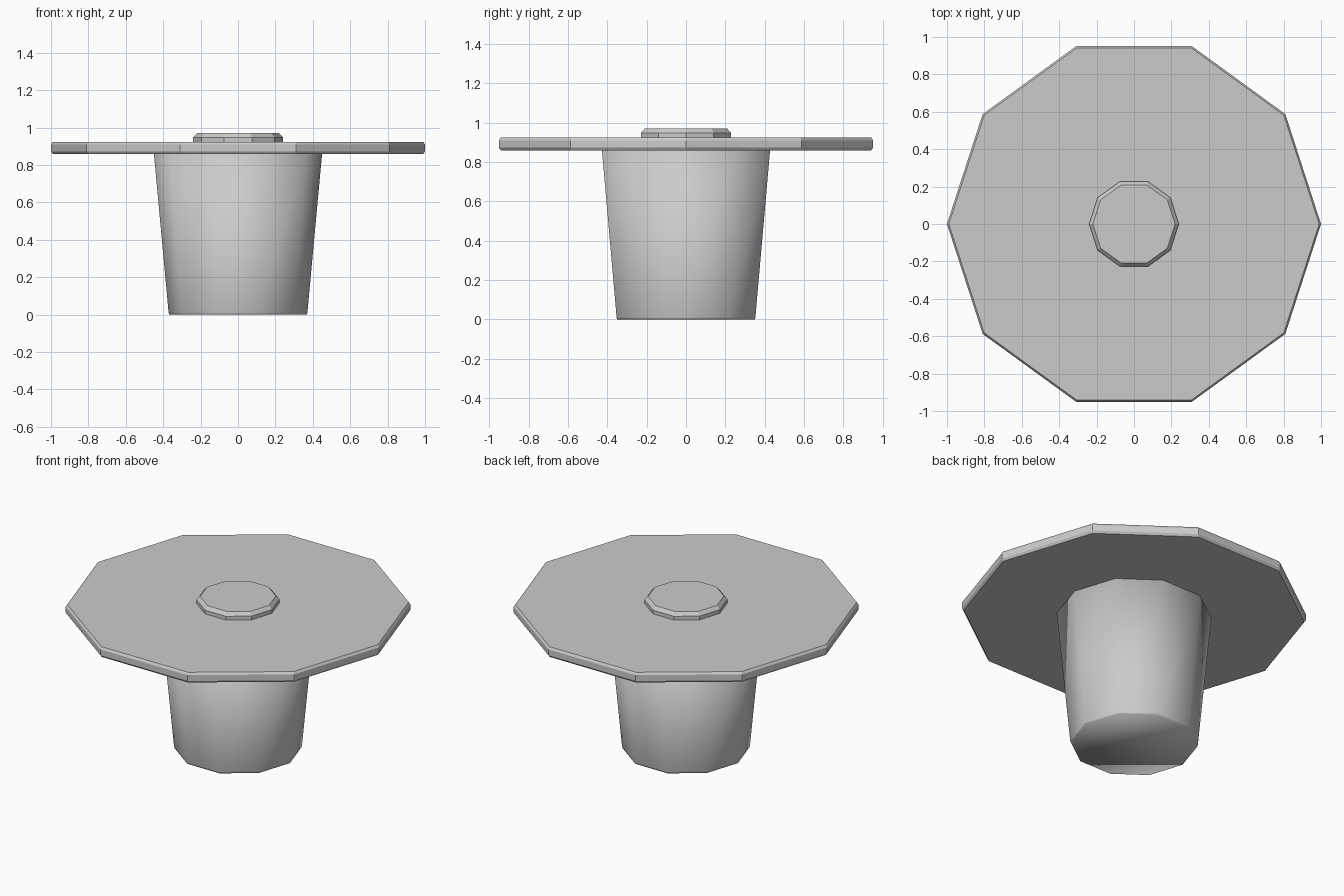
import bpy, bmesh, math

if "Cube" in bpy.data.objects:
    bpy.data.objects.remove(bpy.data.objects["Cube"])

SIDES = 10


def lathe(name, profile, smooth=False):
    """Closed ten-sided solid from (radius, height) rings, bottom to top."""
    bm = bmesh.new()
    rings = []
    for r, z in profile:
        rings.append([bm.verts.new((r * math.cos(math.tau * i / SIDES),
                                    r * math.sin(math.tau * i / SIDES), z))
                      for i in range(SIDES)])
    for low, high in zip(rings, rings[1:]):
        for i in range(SIDES):
            j = (i + 1) % SIDES
            bm.faces.new((low[i], low[j], high[j], high[i]))
    bm.faces.new(rings[0][::-1])
    bm.faces.new(rings[-1])
    for f in bm.faces:
        f.smooth = smooth
    mesh = bpy.data.meshes.new(name)
    bm.to_mesh(mesh)
    bm.free()
    obj = bpy.data.objects.new(name, mesh)
    bpy.context.collection.objects.link(obj)
    return obj


# tapered pedestal, smooth all over, with a narrow ring holding the foot edge
lathe("pedestal", [(0.368, 0.0), (0.371, 0.01), (0.45, 0.865)], smooth=True)

# wide flat top with chamfered rims
lathe("table_top", [(0.99, 0.859), (1.0, 0.873), (1.0, 0.91), (0.99, 0.924)])

# small raised disc in the middle
lathe("centre_disc", [(0.24, 0.915), (0.24, 0.948), (0.22, 0.97)])
